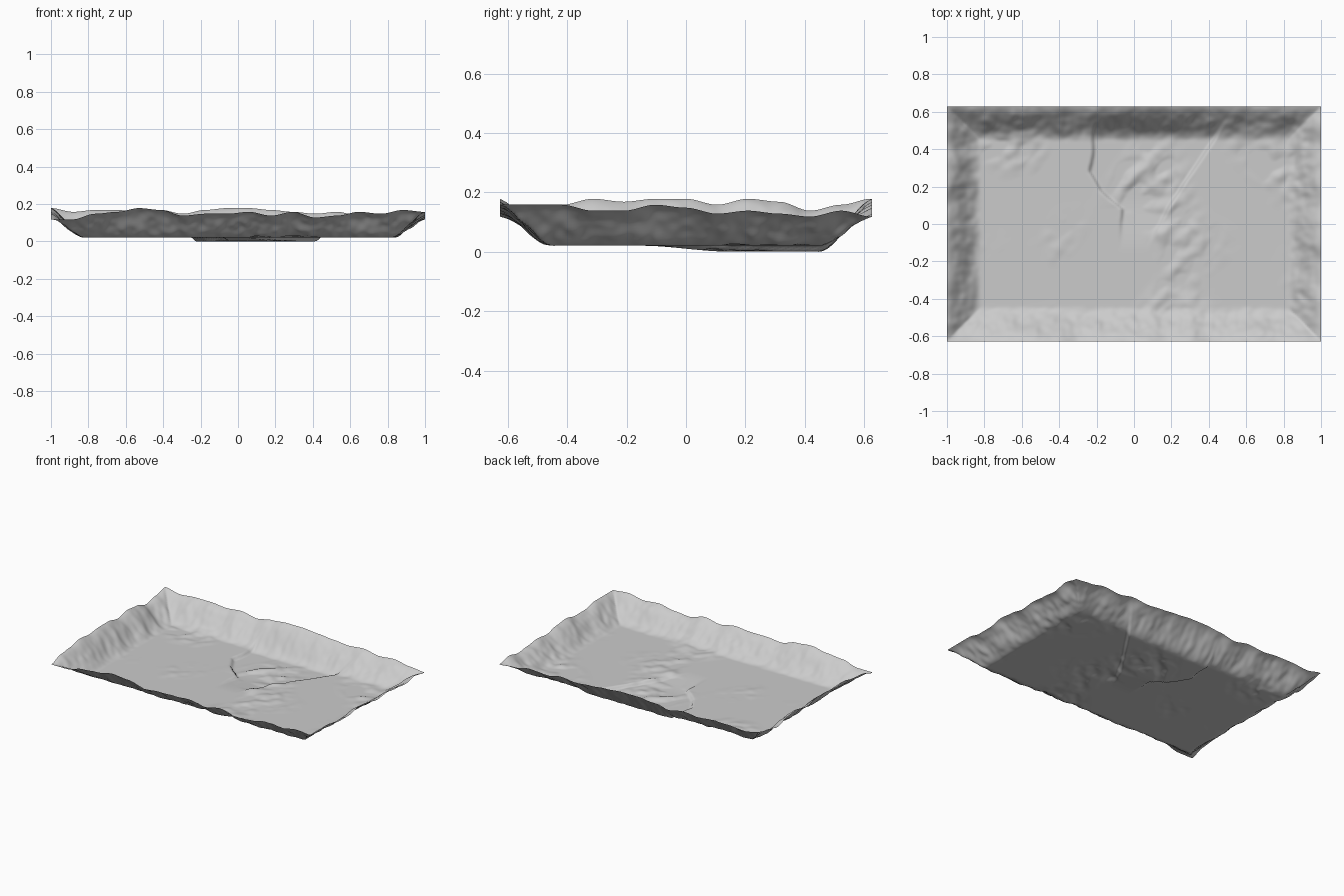
import bpy
import bmesh
import math
from mathutils import Vector, noise

cube = bpy.data.objects.get("Cube")
if cube:
    bpy.data.objects.remove(cube, do_unlink=True)

HALF_X, HALF_Y = 1.0, 0.627
COLS, ROWS = 220, 138
WALL = 0.185    # width of the raised border
FLOOR = 0.022

# Rim heights in hundredths, evenly spaced along each edge
RIM = {
    "front": [12, 12, 15, 16, 18, 17, 14, 15, 15, 16, 14, 16, 13, 14, 16, 15, 17, 16],
    "back": [18, 16, 17, 17, 16, 17, 15, 17, 18, 18, 17, 16, 15, 16, 14, 15, 13, 12],
    "left": [12, 15, 16, 18, 17, 18, 18, 16, 18, 17, 14, 16, 18],
    "right": [16, 16, 16, 14, 14, 16, 15, 13, 14, 13, 12, 14, 12],
}

# Fault lines bounding the sunken wedge, as (y, x) pairs
FAULT_WEST = [(-0.15, -0.08), (0.08, -0.06), (0.18, -0.18), (0.28, -0.23), (0.63, -0.2)]
FAULT_EAST = [(-0.15, 0.06), (0.1, 0.19), (0.35, 0.36), (0.63, 0.54)]


def smooth(a, b, v):
    t = min(1, max(0, (v - a) / (b - a)))
    return t * t * (3 - 2 * t)


def rim_height(edge, t):
    heights = RIM[edge]
    f = min(1, max(0, t)) * (len(heights) - 1)
    i = min(int(f), len(heights) - 2)
    return (heights[i] + (heights[i + 1] - heights[i]) * smooth(0, 1, f - i)) / 100


def along(path, y):
    for (y0, x0), (y1, x1) in zip(path, path[1:]):
        if y <= y1:
            return x0 + (x1 - x0) * max(0, (y - y0) / (y1 - y0))
    return path[-1][1]


def rough(x, y, scale, seed):
    return noise.noise(Vector((x * scale, y * scale, seed)))


def floor_height(x, y):
    # Flat ground with low patches of rubble, tilted along a diagonal grain
    patch = smooth(-0.1, 0.35, rough(x, y, 2.2, 3))
    grain = rough(x + y, (y - x) * 2.2, 4.5, 7) + 0.4 * rough(x, y, 18, 1)
    z = FLOOR + 0.016 * patch * max(0, grain + 0.2)
    # Sunken wedge between the faults
    wobble = 0.012 * rough(x, y, 12, 5)
    west = smooth(-0.012, 0.012, x + wobble - along(FAULT_WEST, y))
    east = smooth(-0.012, 0.012, along(FAULT_EAST, y) - x + wobble * 0.4)
    depth = 0.02 * smooth(-0.15, 0.15, y) * (1 - 0.6 * smooth(0.45, 0.63, y))
    return max(0, z - depth * west * east)


def surface_height(x, y):
    dx, dy = HALF_X - abs(x), HALF_Y - abs(y)
    d = min(dx, dy)
    base = floor_height(x, y)
    if d >= WALL:
        return base
    # Rim heights of neighbouring edges blend across the mitred corners
    end = rim_height("back" if y > 0 else "front", (x / HALF_X + 1) / 2)
    side = rim_height("right" if x > 0 else "left", (y / HALF_Y + 1) / 2)
    top = side + (end - side) * smooth(-0.06, 0.06, dx - dy)
    lift = 1 - smooth(-0.02, WALL, d)
    lift /= 1 - smooth(-0.02, WALL, 0)
    # Fluted wall, fading out at the rim and at the foot
    flutes = 0.014 * rough(x, y, 11, 9) + 0.007 * rough(x, y, 24, 4)
    return base + (top - base) * lift + flutes * math.sin(math.pi * d / WALL)


def make_material(name, value):
    mat = bpy.data.materials.new(name)
    mat.use_nodes = True
    colour = (value, value, value, 1)
    mat.diffuse_color = colour
    mat.node_tree.nodes["Principled BSDF"].inputs["Base Color"].default_value = colour
    return mat


# Ground sheet with a raised border
bm = bmesh.new()
bmesh.ops.create_grid(bm, x_segments=COLS, y_segments=ROWS, size=1)
for v in bm.verts:
    v.co.y *= HALF_Y
    v.co.z = surface_height(v.co.x, v.co.y)
lowest = min(v.co.z for v in bm.verts)
for v in bm.verts:
    v.co.z -= lowest
for f in bm.faces:
    f.smooth = True
mesh = bpy.data.meshes.new("ground_sheet")
bm.to_mesh(mesh)
bm.free()
mesh.materials.append(make_material("pale grey stone", 0.6))
ground = bpy.data.objects.new("ground_sheet", mesh)
bpy.context.collection.objects.link(ground)
